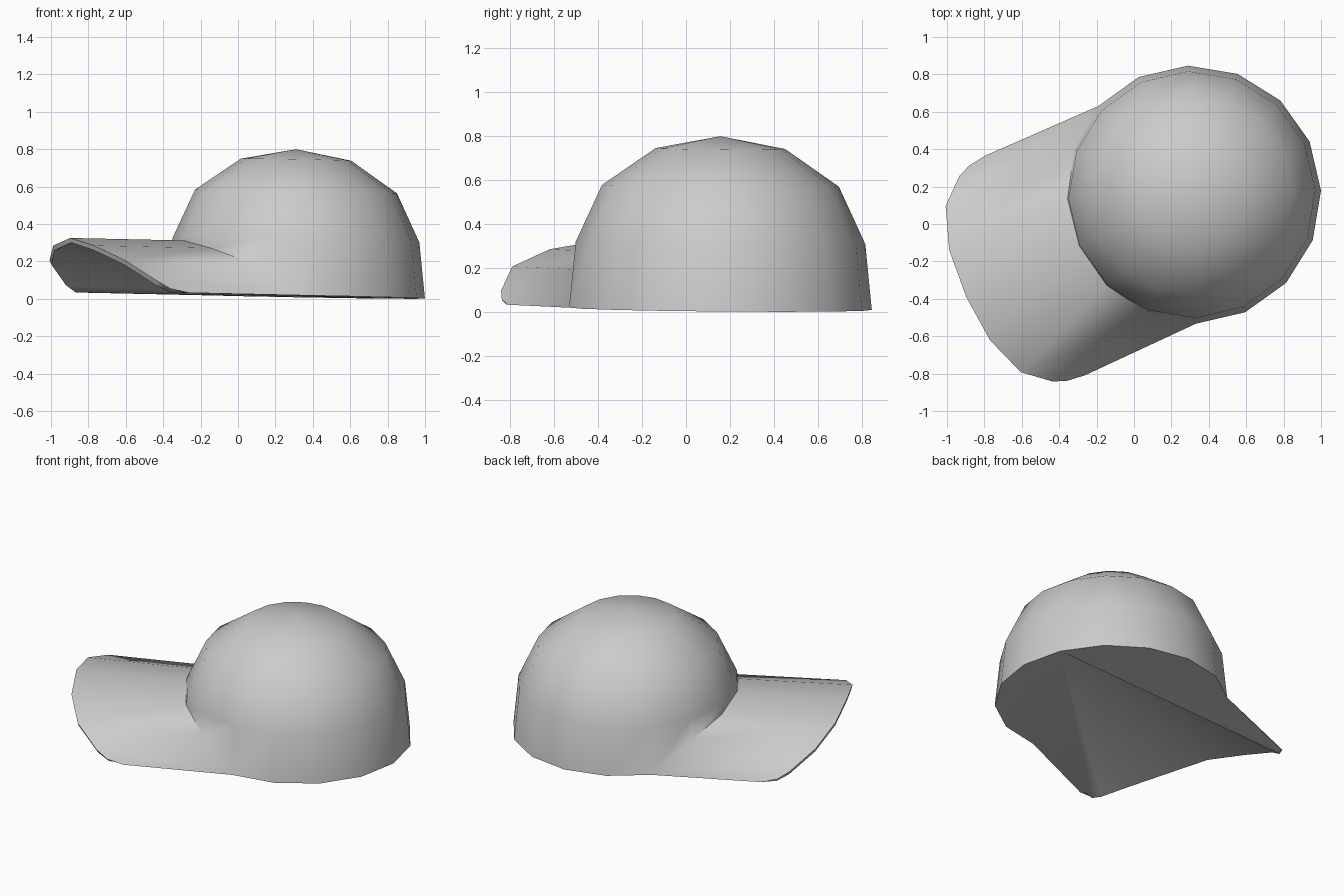
import bpy, bmesh, math
from mathutils import Matrix, Vector

if "Cube" in bpy.data.objects:
    bpy.data.objects.remove(bpy.data.objects["Cube"])

SIDES = 16
CROWN = [(0.69, 0.0), (0.66, 0.3), (0.54, 0.56), (0.295, 0.73)]   # radius, height
CROWN_TOP = 0.786
# Half of the visor rim, from the middle to the side: forward, sideways, height
RIM = [(1.325, 0, 0.285), (1.305, 0.264, 0.245), (1.225, 0.488, 0.168),
       (1.09, 0.604, 0.062), (1.02, 0.632, 0.02), (0.92, 0.645, 0)]
THICK = 0.025

mat = bpy.data.materials.new("light grey cloth")
mat.use_nodes = True
grey = (0.6, 0.6, 0.6, 1)
mat.diffuse_color = grey
mat.node_tree.nodes["Principled BSDF"].inputs["Base Color"].default_value = grey

bm = bmesh.new()

# Crown rings; the lowest ring climbs over the arch of the visor at the front
rings = []
for level, (radius, height) in enumerate(CROWN):
    ring = []
    for k in range(SIDES):
        step = min(k, SIDES - k)
        r, z = radius, height
        if level == 0 and step < 3:
            z = RIM[step][2]
            r = 0.69 - 0.1 * z
        a = math.tau * k / SIDES
        ring.append(bm.verts.new((r * math.cos(a), r * math.sin(a), z)))
    rings.append(ring)
top = bm.verts.new((0, 0, CROWN_TOP))
for k in range(SIDES):
    n = (k + 1) % SIDES
    for low, high in zip(rings, rings[1:]):
        bm.faces.new((low[k], low[n], high[n], high[k]))
    bm.faces.new((rings[-1][k], rings[-1][n], top))

# Visor rim, upper and lower edge, keyed by signed step from the middle
base = rings[0]
back = base[SIDES // 2]
last = len(RIM) - 1
upper, lower = {}, {}
for i in range(-last, last + 1):
    t, s, z = RIM[abs(i)]
    sign = -1 if i < 0 else 1
    upper[i] = bm.verts.new((t, sign * s, z))
    lower[i] = bm.verts.new((t - 0.005, sign * s * 0.97, max(z - THICK, 0)))

for i in range(-last, last):
    # visor top, joined to the crown
    a, b = (base[max(-3, min(3, j))] for j in (i, i + 1))
    if a == b:
        bm.faces.new((a, upper[i], upper[i + 1]))
    else:
        bm.faces.new((a, upper[i], upper[i + 1], b))
    # rim band and hollow underside tapering to the back
    bm.faces.new((upper[i], lower[i], lower[i + 1], upper[i + 1]))
    bm.faces.new((back, lower[i + 1], lower[i]))

# Flat underside left and right of the hollow
for sign in (-1, 1):
    edge = [base[sign * k] for k in range(SIDES // 2, 2, -1)]
    bm.faces.new(edge + [upper[sign * last], lower[sign * last]])

bmesh.ops.recalc_face_normals(bm, faces=bm.faces)

# Slight backward tilt, then turn the visor to the front right and place it
for v in bm.verts:
    v.co.z += 0.02 * (v.co.x + 0.69)
turn = Matrix.Rotation(math.radians(204.3), 4, 'Z')
bm.transform(Matrix.Translation(Vector((0.31, 0.157, 0))) @ turn)

mesh = bpy.data.meshes.new("cap")
bm.to_mesh(mesh)
bm.free()
mesh.materials.append(mat)
cap = bpy.data.objects.new("cap", mesh)
bpy.context.collection.objects.link(cap)
bpy.ops.object.select_all(action='DESELECT')
cap.select_set(True)
bpy.context.view_layer.objects.active = cap
bpy.ops.object.shade_smooth_by_angle(angle=math.radians(60))
